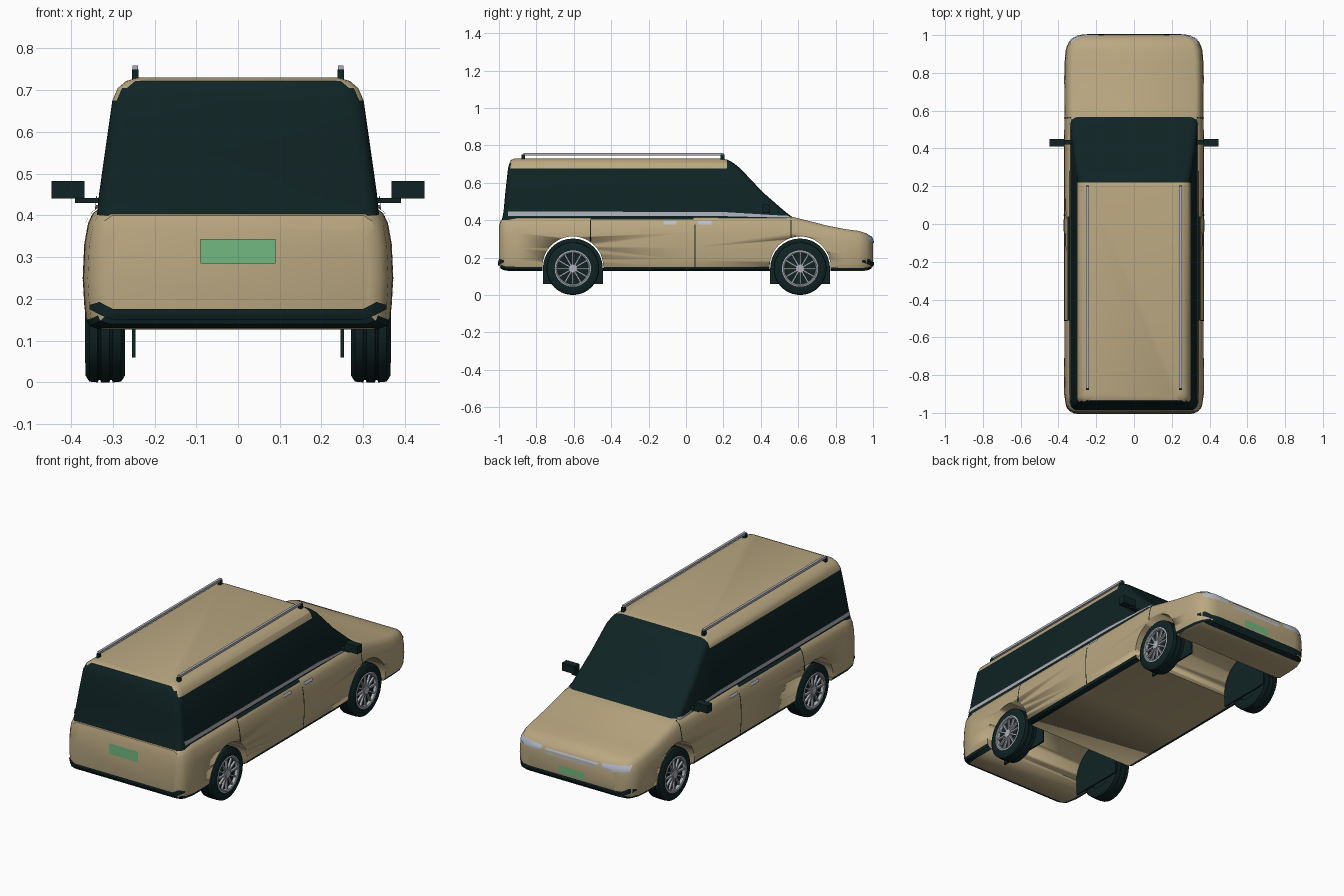
import bpy, bmesh
from math import sin, cos, pi, ceil
from mathutils import Vector, Matrix
from mathutils.bvhtree import BVHTree

if "Cube" in bpy.data.objects:
    bpy.data.objects.remove(bpy.data.objects["Cube"], do_unlink=True)


def material(name, r, g, b):
    m = bpy.data.materials.new(name)
    m.use_nodes = True
    m.diffuse_color = (r, g, b, 1)
    m.node_tree.nodes["Principled BSDF"].inputs["Base Color"].default_value = (r, g, b, 1)
    return m


TAN = material("tan paint", .49, .39, .22)
DARK = material("dark trim", .005, .017, .018)
SILVER = material("silver", .42, .44, .48)
LAMP = material("lamp glass", .48, .53, .62)
GREEN = material("plate green", .17, .48, .22)


def finish(bm, name, mats, angle=.6):
    me = bpy.data.meshes.new(name)
    bm.to_mesh(me)
    ob = bpy.data.objects.new(name, me)
    bpy.context.collection.objects.link(ob)
    for m in mats:
        me.materials.append(m)
    bpy.ops.object.select_all(action='DESELECT')
    ob.select_set(True)
    bpy.context.view_layer.objects.active = ob
    if angle:
        bpy.ops.object.shade_smooth_by_angle(angle=angle)
    return ob


def loft(rings):
    bm = bmesh.new()
    rows = [[bm.verts.new(p) for p in ring] for ring in rings]
    n = len(rows[0])
    for a, b in zip(rows, rows[1:]):
        for i in range(n):
            bm.faces.new((a[i], a[(i + 1) % n], b[(i + 1) % n], b[i]))
    bm.faces.new(rows[0])
    bm.faces.new(rows[-1])
    bmesh.ops.recalc_face_normals(bm, faces=bm.faces)
    return bm


def box(name, mat, lo, hi):
    bm = bmesh.new()
    lo, hi = Vector(lo), Vector(hi)
    bmesh.ops.create_cube(bm, size=1, matrix=Matrix.Translation((lo + hi) / 2)
                          @ Matrix.Diagonal((*[abs(c) for c in hi - lo], 1)))
    return finish(bm, name, [mat], 0)


def strip(name, mat, rows, tree, axis, side, lift=.004):
    """Thin trim laid on a surface; rows are (along, low, high)."""
    bm = bmesh.new()
    stations = [rows[0]]
    for a, b in zip(rows, rows[1:]):
        k = max(1, ceil((b[0] - a[0]) / .03))
        stations += [[p + (q - p) * i / k for p, q in zip(a, b)] for i in range(1, k + 1)]
    grid = []
    for u, lo, hi in stations:
        line = []
        for j in range(7):
            v = lo + (hi - lo) * j / 6
            start = Vector((side * 2, u, v)) if axis == 'x' else Vector((u, side * 2, v))
            aim = Vector((-side, 0, 0)) if axis == 'x' else Vector((0, -side, 0))
            hit = tree.ray_cast(start, aim)
            if hit[0] is None:
                hit = tree.find_nearest(start - aim * -1.1)
            line.append(bm.verts.new(hit[0] + hit[1] * lift))
        grid.append(line)
    for a, b in zip(grid, grid[1:]):
        for j in range(6):
            f = bm.faces.new((a[j], b[j], b[j + 1], a[j + 1]))
            f.normal_update()
            if (f.normal.x if axis == 'x' else f.normal.y) * side < 0:
                f.normal_flip()
    return finish(bm, name, [mat])


# Lower body: one cross-section lofted along the length
section = [(.9, 0), (.965, .03), (.98, .08), (.99, .2), (1, .42), (.99, .7),
           (.965, .87), (.935, .95), (.88, 1)]
section += [(-u, v) for u, v in reversed(section)]
stations = [(-1, .315, .165, .37), (-.99, .342, .14, .4), (-.965, .36, .13, .414),
            (-.9, .37, .127, .42), (0, .372, .127, .42), (.56, .37, .127, .42),
            (.62, .37, .127, .405), (.75, .37, .127, .372), (.85, .368, .127, .352),
            (.92, .362, .127, .343), (.965, .345, .13, .33), (.99, .31, .14, .312),
            (1, .27, .165, .29)]
bm = loft([[(w * u, y, zb + (zt - zb) * v) for u, v in section] for y, w, zb, zt in stations])
for f in bm.faces:
    f.material_index = int(f.calc_center_median().z < .157 and f.normal.z > -.95)
body_tree = BVHTree.FromBMesh(bm)
body = finish(bm, "lower_body", [TAN, DARK])

# Wheel openings through the body
AXLES = {"rear": -.605, "front": .61}
for end, y in AXLES.items():
    bm = bmesh.new()
    bmesh.ops.create_cone(bm, cap_ends=True, segments=48, radius1=.163, radius2=.163, depth=1,
                          matrix=Matrix.Translation((0, y, .15)) @ Matrix.Rotation(pi / 2, 4, 'Y'))
    cutter = finish(bm, "arch_cutter", [TAN])
    cutter.hide_render = True
    bpy.context.view_layer.objects.active = body
    mod = body.modifiers.new("arch", 'BOOLEAN')
    mod.operation, mod.solver, mod.object = 'DIFFERENCE', 'EXACT', cutter
    bpy.ops.object.modifier_apply(modifier=mod.name)
    bpy.data.objects.remove(cutter, do_unlink=True)


# Cabin: rounded rectangles stacked upward
def rounded(z, w, y0, y1, r):
    corners = [(w - r, y1 - r), (-w + r, y1 - r), (-w + r, y0 + r), (w - r, y0 + r)]
    return [(x + r * cos((q + k / 4) * pi / 2), y + r * sin((q + k / 4) * pi / 2), z)
            for q, (x, y) in enumerate(corners) for k in range(5)]


levels = [(.4, .338, -.985, .59), (.45, .333, -.975, .525), (.55, .319, -.966, .41),
          (.675, .301, -.952, .292), (.705, .288, -.944, .255), (.722, .268, -.935, .225),
          (.73, .24, -.915, .19)]
bm = loft([rounded(*lv, .035) for lv in levels])
bmesh.ops.bisect_plane(bm, geom=bm.verts[:] + bm.edges[:] + bm.faces[:],
                       plane_co=(0, .22, 0), plane_no=(0, 1, 0))
for f in bm.faces:
    c = f.calc_center_median()
    f.material_index = int(c.z > .676 and c.y < .22 and f.normal.y > -.6)
cabin_tree = BVHTree.FromBMesh(bm)
finish(bm, "cabin", [DARK, TAN])

# Wheel parts
tyre_profile = [(-.047, .09), (-.047, .125), (-.038, .139), (-.018, .141), (-.016, .135),
                (-.012, .135), (-.01, .141), (.01, .141), (.012, .135), (.016, .135),
                (.018, .141), (.038, .139), (.047, .125), (.047, .096), (.03, .09)]
rim_profile = [(.03, .082), (.046, .084), (.049, .09), (.047, .097), (.03, .097)]


def lathe(name, mat, profile, centre, side, steps=40):
    bm = bmesh.new()
    rows = [[bm.verts.new((centre[0] + side * x, centre[1] + r * cos(t), centre[2] + r * sin(t)))
             for x, r in profile] for t in [2 * pi * i / steps for i in range(steps)]]
    n = len(profile)
    for i in range(steps):
        a, b = rows[i], rows[(i + 1) % steps]
        for j in range(n):
            bm.faces.new((a[j], b[j], b[(j + 1) % n], a[(j + 1) % n]))
    bmesh.ops.recalc_face_normals(bm, faces=bm.faces)
    return finish(bm, name, [mat])


def disc(name, mat, centre, radius, depth):
    bm = bmesh.new()
    bmesh.ops.create_cone(bm, cap_ends=True, segments=32, radius1=radius, radius2=radius, depth=depth,
                          matrix=Matrix.Translation(centre) @ Matrix.Rotation(pi / 2, 4, 'Y'))
    return finish(bm, name, [mat])


for side, label in ((1, "left"), (-1, "right")):
    for end, y in AXLES.items():
        tag = f"{end}_{label}"
        c = Vector((side * .318, y, .141))
        lathe("tyre_" + tag, DARK, tyre_profile, c, side)
        lathe("rim_" + tag, SILVER, rim_profile, c, side)
        disc("wheel_back_" + tag, DARK, c, .092, .05)
        disc("hub_" + tag, SILVER, c + Vector((side * .035, 0, 0)), .022, .022)
        # Spokes
        bm = bmesh.new()
        for k in range(12):
            bmesh.ops.create_cube(bm, size=1, matrix=Matrix.Translation(c + Vector((side * .036, 0, 0)))
                                  @ Matrix.Rotation(k * pi / 6, 4, 'X')
                                  @ Matrix.Translation((0, 0, .053))
                                  @ Matrix.Diagonal((.012, .009, .068, 1)))
        finish(bm, "spokes_" + tag, [SILVER], 0)
        # Inner wheel well panel
        arch = [(y + .16 * cos(pi * i / 16), .142 + .16 * sin(pi * i / 16)) for i in range(17)]
        arch = [(y + .16, .06)] + arch + [(y - .16, .06)]
        finish(loft([[(side * x, a, b) for a, b in arch] for x in (.245, .254)]),
               "well_panel_" + tag, [DARK], 0)

    # Side trim
    strip("belt_strip_" + label, SILVER, [(-.95, .421, .446), (.2, .421, .443), (.55, .412, .422)],
          cabin_tree, 'x', side, .006)
    strip("door_rail_" + label, DARK, [(-.51, .402, .413), (.04, .402, .413)], body_tree, 'x', side)
    for name, y, low in (("rear", -.51, .285), ("middle", .048, .15), ("front", .562, .31)):
        strip(f"{name}_door_seam_{label}", DARK, [(y - .003, low, .415), (y + .003, low, .415)],
              body_tree, 'x', side, .002)
    for name, y in (("rear", -.12), ("front", .065)):
        strip(f"{name}_handle_{label}", LAMP, [(y, .377, .392), (y + .07, .377, .392)],
              body_tree, 'x', side, .006)

    # Mirrors
    box("mirror_" + label, DARK, (side * .368, .41, .44), (side * .447, .45, .483))
    box("mirror_stem_" + label, DARK, (side * .32, .42, .43), (side * .39, .445, .442))

    # Roof rails
    box("roof_rail_" + label, SILVER, (side * .239, -.87, .746), (side * .253, .2, .759))
    for name, y in (("rear", -.87), ("front", .195)):
        box(f"{name}_rail_foot_{label}", DARK, (side * .238, y - .01, .715), (side * .254, y + .01, .75))

    # Headlight
    lamp = sorted((side * u, lo, hi) for u, lo, hi in
                  ((.185, .28, .306), (.25, .277, .31), (.335, .285, .315)))
    strip("headlight_" + label, LAMP, lamp, body_tree, 'y', 1)

# Bumpers, plates and grille
for end, sign in (("rear", -1), ("front", 1)):
    half = [(.3, .152, .176), (.33, .163, .193), (.352, .176, .186)]
    strip(end + "_bumper_trim", DARK, [(-u, a, b) for u, a, b in reversed(half)] + half,
          body_tree, 'y', sign, .005)
strip("rear_plate", GREEN, [(-.09, .285, .344), (.09, .285, .344)], body_tree, 'y', -1)
strip("front_plate", GREEN, [(-.08, .185, .225), (.08, .185, .225)], body_tree, 'y', 1)
for name, z in (("lower", .268), ("upper", .286)):
    strip(name + "_grille_bar", LAMP, [(-.16, z, z + .011), (.16, z, z + .011)], body_tree, 'y', 1)
